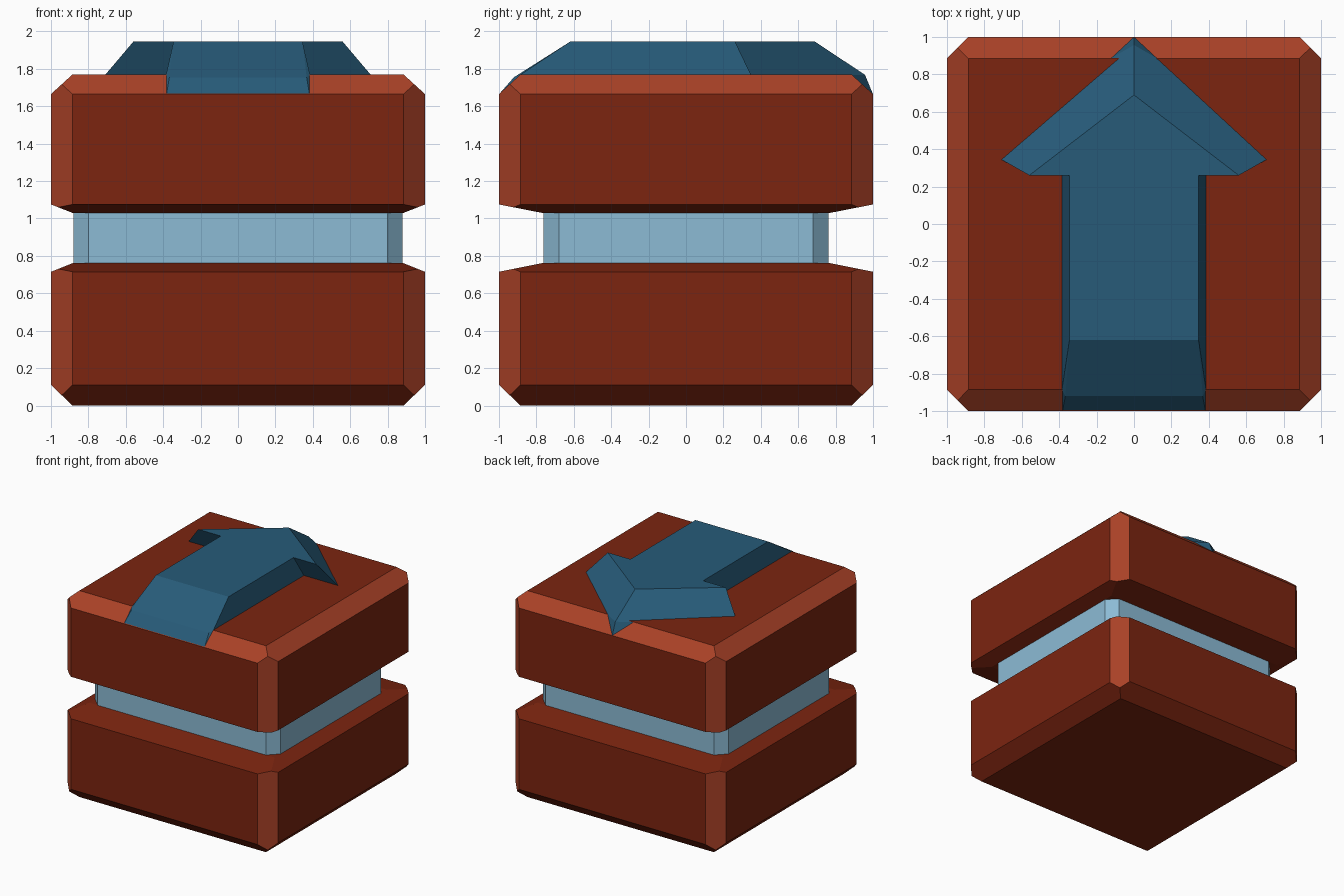
import bpy, bmesh
from mathutils import Vector

if "Cube" in bpy.data.objects:
    bpy.data.objects.remove(bpy.data.objects["Cube"])


def material(name, rgb):
    m = bpy.data.materials.new(name)
    m.diffuse_color = (*rgb, 1)
    m.use_nodes = True
    m.node_tree.nodes["Principled BSDF"].inputs["Base Color"].default_value = m.diffuse_color
    return m


RED = material("dark red", (0.2, 0.018, 0.005))
ORANGE = material("edge orange", (0.4, 0.053, 0.02))
PALE = material("pale blue", (0.262, 0.498, 0.665))
BLUE = material("deep blue", (0.02, 0.104, 0.19))


def finish(bm, name, mats):
    bmesh.ops.recalc_face_normals(bm, faces=bm.faces)
    mesh = bpy.data.meshes.new(name)
    bm.to_mesh(mesh)
    bm.free()
    for m in mats:
        mesh.materials.append(m)
    ob = bpy.data.objects.new(name, mesh)
    bpy.context.collection.objects.link(ob)
    return ob


def block(name, rings, corner, mats, top_trim=False):
    """Stack of rectangles (half x, half y, z), vertical corners sliced at |x|+|y| = corner."""
    bm = bmesh.new()
    loops = [[bm.verts.new((sx * x, sy * y, z))
              for sx, sy in ((-1, -1), (1, -1), (1, 1), (-1, 1))] for x, y, z in rings]
    for a, b in zip(loops, loops[1:]):
        for i in range(4):
            j = (i + 1) % 4
            bm.faces.new((a[i], a[j], b[j], b[i]))
    bm.faces.new(loops[0][::-1])
    bm.faces.new(loops[-1])
    for sx in (-1, 1):
        for sy in (-1, 1):
            cut = bmesh.ops.bisect_plane(
                bm, geom=bm.verts[:] + bm.edges[:] + bm.faces[:],
                plane_co=(sx * corner / 2, sy * corner / 2, 0),
                plane_no=(sx, sy, 0), clear_outer=True)["geom_cut"]
            bmesh.ops.edgeloop_fill(
                bm, edges=[e for e in cut if isinstance(e, bmesh.types.BMEdge)])
    bmesh.ops.recalc_face_normals(bm, faces=bm.faces)
    # Lighter trim on corner slices and on the upper bevel
    if len(mats) > 1:
        for f in bm.faces:
            n = f.normal
            slice_face = abs(n.x) > 0.5 and abs(n.y) > 0.5
            if slice_face or (top_trim and 0.3 < n.z < 0.95):
                f.material_index = 1
    return finish(bm, name, mats)


# Lower and upper halves of the case
block("lower_block", [(0.885, 0.885, 0), (1, 1, 0.11), (1, 1, 0.715), (0.88, 0.76, 0.763)],
      1.885, [RED, ORANGE])
block("upper_block", [(0.88, 0.76, 1.028), (1, 1, 1.075), (1, 1, 1.665), (0.885, 0.885, 1.77)],
      1.885, [RED, ORANGE], True)

# Recessed band between them
block("middle_band", [(0.88, 0.762, 0.75), (0.88, 0.762, 1.04)], 1.56, [PALE])

# Raised arrow: right half, then mirrored
T, B = 1.945, 1.768
P = dict(
    tip=(0, 0.69, T), barb=(0.56, 0.26, T), neck=(0.345, 0.26, T), tail=(0.345, -0.62, T),
    tail_mid=(0, -0.62, T), neck_mid=(0, 0.26, T),
    tip_b=(0, 0.957, B), tip_end=(0, 1.0, 1.664), tip_side=(0.125, 0.885, B),
    barb_b=(0.71, 0.345, B), neck_b=(0.385, 0.345, B), side_b=(0.385, -0.885, B),
    slope=(0.367, -0.92, 1.755), slope_mid=(0, -0.92, 1.755),
    end=(0.382, -1.0, 1.664), end_mid=(0, -1.0, 1.664))
FACES = ["tip neck_mid neck barb", "neck_mid tail_mid tail neck",
         "tip barb barb_b tip_side tip_b", "tip_b tip_side tip_end",
         "barb neck neck_b barb_b", "neck tail side_b neck_b",
         "tail slope side_b", "slope end side_b",
         "tail_mid slope_mid slope tail", "slope_mid end_mid end slope"]
bm = bmesh.new()
for s in (1, -1):
    vs = {k: bm.verts.new((s * x, y, z)) for k, (x, y, z) in P.items()}
    for f in FACES:
        bm.faces.new([vs[k] for k in f.split()])
bmesh.ops.remove_doubles(bm, verts=bm.verts[:], dist=0.0005)
# Merge the flat faces across the centre line
bmesh.ops.dissolve_limit(bm, angle_limit=0.01, verts=bm.verts[:], edges=bm.edges[:])
# Make sure the open shell faces outward
bmesh.ops.recalc_face_normals(bm, faces=bm.faces)
top = max(bm.faces, key=lambda f: f.calc_center_median().z)
flip = top.normal.dot(Vector((0, 0, 1))) < 0
arrow = finish(bm, "arrow", [BLUE])
if flip:
    arrow.data.flip_normals()
